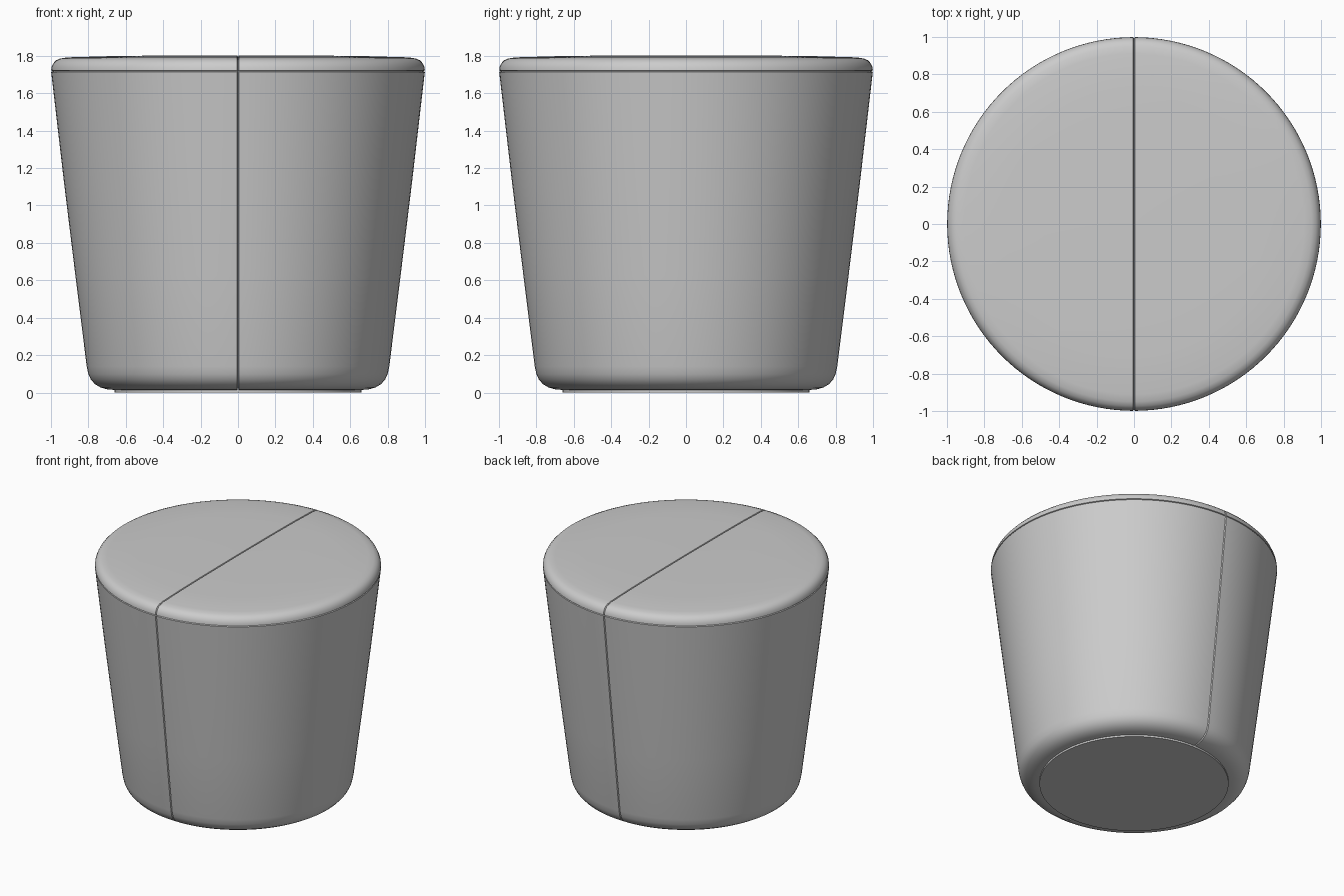
import bpy, bmesh, math

if "Cube" in bpy.data.objects:
    bpy.data.objects.remove(bpy.data.objects["Cube"])


def material(name, rgb):
    m = bpy.data.materials.new(name)
    m.diffuse_color = (*rgb, 1)
    m.use_nodes = True
    m.node_tree.nodes["Principled BSDF"].inputs["Base Color"].default_value = m.diffuse_color
    return m


fabric = material("light grey fabric", (0.6, 0.6, 0.6))


def lathe(name, profile, mat, segments=128):
    """Revolve (radius, z) points that start and end on the z axis."""
    bm = bmesh.new()
    verts = [bm.verts.new((r, 0, z)) for r, z in profile]
    edges = [bm.edges.new(p) for p in zip(verts, verts[1:])]
    bmesh.ops.spin(bm, geom=verts + edges, cent=(0, 0, 0), axis=(0, 0, 1),
                   angle=math.tau, steps=segments)
    bmesh.ops.remove_doubles(bm, verts=bm.verts, dist=0.0004)
    bmesh.ops.recalc_face_normals(bm, faces=bm.faces)
    return bm


def finish(bm, name, mat):
    me = bpy.data.meshes.new(name)
    bm.to_mesh(me)
    bm.free()
    me.materials.append(mat)
    ob = bpy.data.objects.new(name, me)
    bpy.context.collection.objects.link(ob)
    bpy.ops.object.select_all(action='DESELECT')
    ob.select_set(True)
    bpy.context.view_layer.objects.active = ob
    bpy.ops.object.shade_smooth_by_angle(angle=math.radians(30))
    return ob


# Upholstered body: rounded base, flared wall, piping groove, crowned top
body = [(0, 0.014), (0.66, 0.014), (0.70, 0.017), (0.735, 0.027), (0.765, 0.045),
        (0.787, 0.07), (0.80, 0.098), (0.809, 0.14), (0.87, 0.63), (0.93, 1.12),
        (0.999, 1.714), (0.990, 1.718), (0.999, 1.722), (0.997, 1.74),
        (0.988, 1.76), (0.973, 1.776), (0.95, 1.786), (0.91, 1.792),
        (0.70, 1.798), (0.48, 1.801), (0, 1.803)]
bm = lathe("body", body, fabric)

# Seam over the front, top and back: a narrow V groove in the plane x = 0
for x in (-0.005, 0, 0.005):
    bmesh.ops.bisect_plane(bm, geom=bm.verts[:] + bm.edges[:] + bm.faces[:],
                           plane_co=(x, 0, 0), plane_no=(1, 0, 0), dist=1e-5)
bm.normal_update()
moves = [(v, v.normal.copy()) for v in bm.verts if abs(v.co.x) < 1e-4]
for v, n in moves:
    v.co -= n * 0.009
finish(bm, "pouf_body", fabric)

# Thin round base plate
plate = [(0, 0), (0.66, 0), (0.66, 0.02), (0, 0.02)]
finish(lathe("plate", plate, fabric), "base_plate", fabric)
